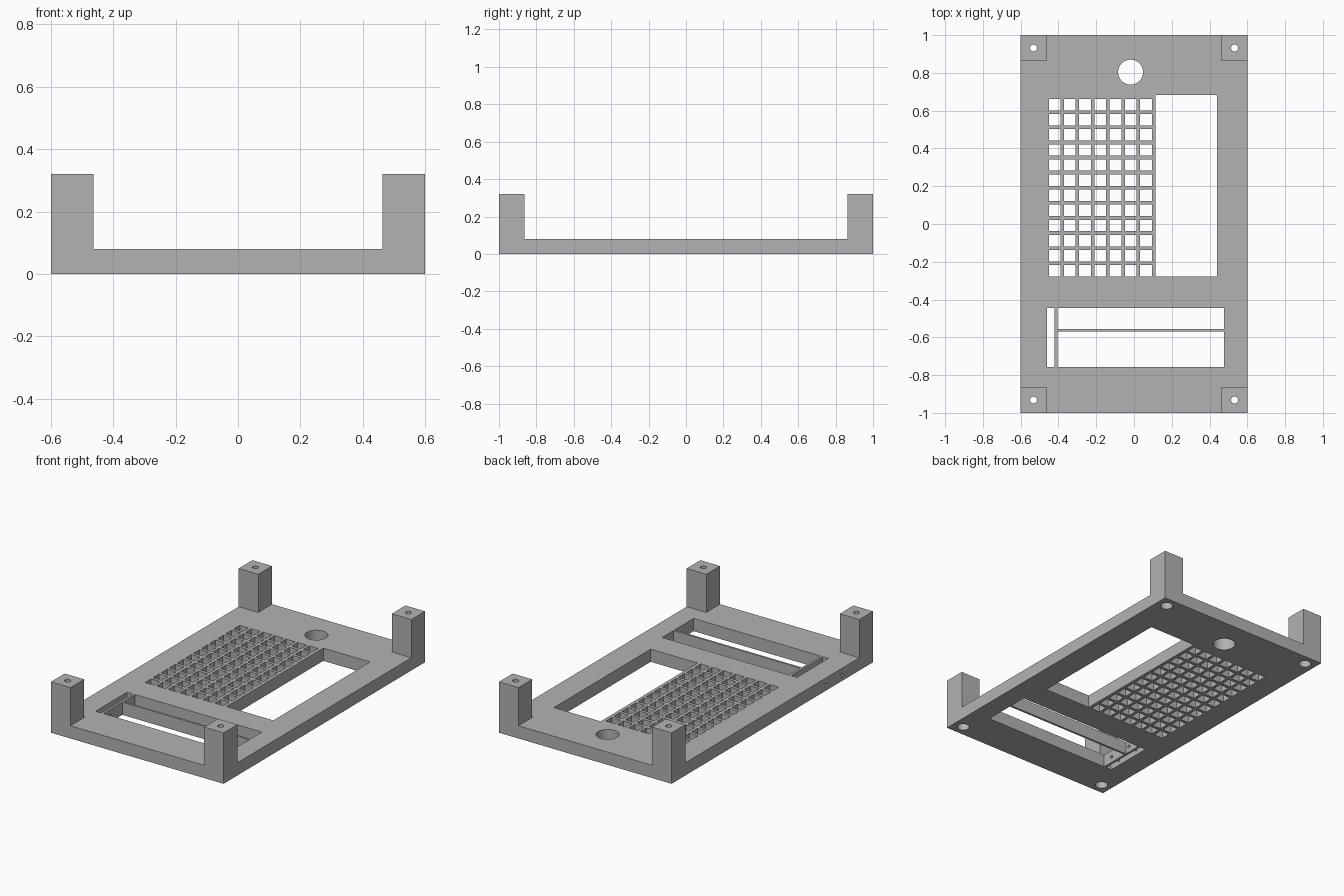
import bpy, math
from mathutils import Matrix

if "Cube" in bpy.data.objects:
    bpy.data.objects.remove(bpy.data.objects["Cube"])

grey = bpy.data.materials.new("light_grey")
grey.diffuse_color = (0.45, 0.45, 0.45, 1)
grey.use_nodes = True
grey.node_tree.nodes["Principled BSDF"].inputs["Base Color"].default_value = grey.diffuse_color


def box(name, x0, x1, y0, y1, z0, z1):
    bpy.ops.mesh.primitive_cube_add(size=1)
    o = bpy.context.object
    o.name = name
    o.data.transform(Matrix.Translation(((x0 + x1) / 2, (y0 + y1) / 2, (z0 + z1) / 2))
                     @ Matrix.Diagonal((x1 - x0, y1 - y0, z1 - z0, 1)))
    return o


def cylinder(name, r, depth, loc, rot=(0, 0, 0), sides=32):
    bpy.ops.mesh.primitive_cylinder_add(vertices=sides, radius=r, depth=depth,
                                        location=loc, rotation=rot)
    o = bpy.context.object
    o.name = name
    return o


def combine(target, parts, operation):
    """Join parts that do not touch each other, then apply one boolean."""
    bpy.ops.object.select_all(action='DESELECT')
    for p in parts:
        p.select_set(True)
    tool = parts[0]
    bpy.context.view_layer.objects.active = tool
    if len(parts) > 1:
        bpy.ops.object.join()
    mod = target.modifiers.new("bool", 'BOOLEAN')
    mod.operation, mod.solver, mod.object = operation, 'EXACT', tool
    bpy.context.view_layer.objects.active = target
    bpy.ops.object.modifier_apply(modifier=mod.name)
    bpy.data.objects.remove(tool)


W, L, T, H, P = 0.6, 1.0, 0.08, 0.32, 0.136
corners = [(sx, sy) for sx in (-1, 1) for sy in (-1, 1)]

# Base plate with four corner posts
panel = box("panel", -W, W, -L, L, 0, T)
posts = []
for sx, sy in corners:
    xs = sorted((sx * W, sx * (W - P)))
    ys = sorted((sy * L, sy * (L - P)))
    posts.append(box("post", *xs, *ys, 0, H))
combine(panel, posts, 'UNION')

# Screen window, round hole and the slot split by two thin bars
cuts = [
    box("window", 0.115, 0.44, -0.278, 0.683, -0.1, 0.2),
    box("slot_end", -0.46, -0.42, -0.757, -0.444, -0.1, 0.2),
    box("slot_back", -0.405, 0.477, -0.557, -0.444, -0.1, 0.2),
    box("slot_front", -0.405, 0.477, -0.757, -0.57, -0.1, 0.2),
    cylinder("round_hole", 0.066, 0.4, (-0.018, 0.804, 0.04), sides=48),
]
# Vent grid
for i in range(7):
    for j in range(12):
        x, y = -0.451 + 0.0805 * i, -0.278 + 0.08 * j
        cuts.append(box("vent", x, x + 0.062, y, y + 0.06, -0.1, 0.2))
combine(panel, cuts, 'DIFFERENCE')

# Screw holes through the posts, with wider bores from below
px, py = W - P / 2, L - P / 2
combine(panel, [cylinder("bore", 0.036, 0.4, (sx * px, sy * py, 0.0)) for sx, sy in corners],
        'DIFFERENCE')
combine(panel, [cylinder("screw_hole", 0.018, 0.6, (sx * px, sy * py, 0.2)) for sx, sy in corners],
        'DIFFERENCE')

# Small pin holes through the left side and the thin end bar
combine(panel, [cylinder("pin_hole", 0.01, 0.3, (-0.51, y, 0.037), (0, math.pi / 2, 0), 16)
                for y in (-0.53, -0.69)], 'DIFFERENCE')

panel.data.materials.clear()
panel.data.materials.append(grey)
for f in panel.data.polygons:
    f.material_index = 0
bpy.ops.object.select_all(action='DESELECT')
panel.select_set(True)
bpy.context.view_layer.objects.active = panel
bpy.ops.object.shade_smooth_by_angle(angle=math.radians(30))
